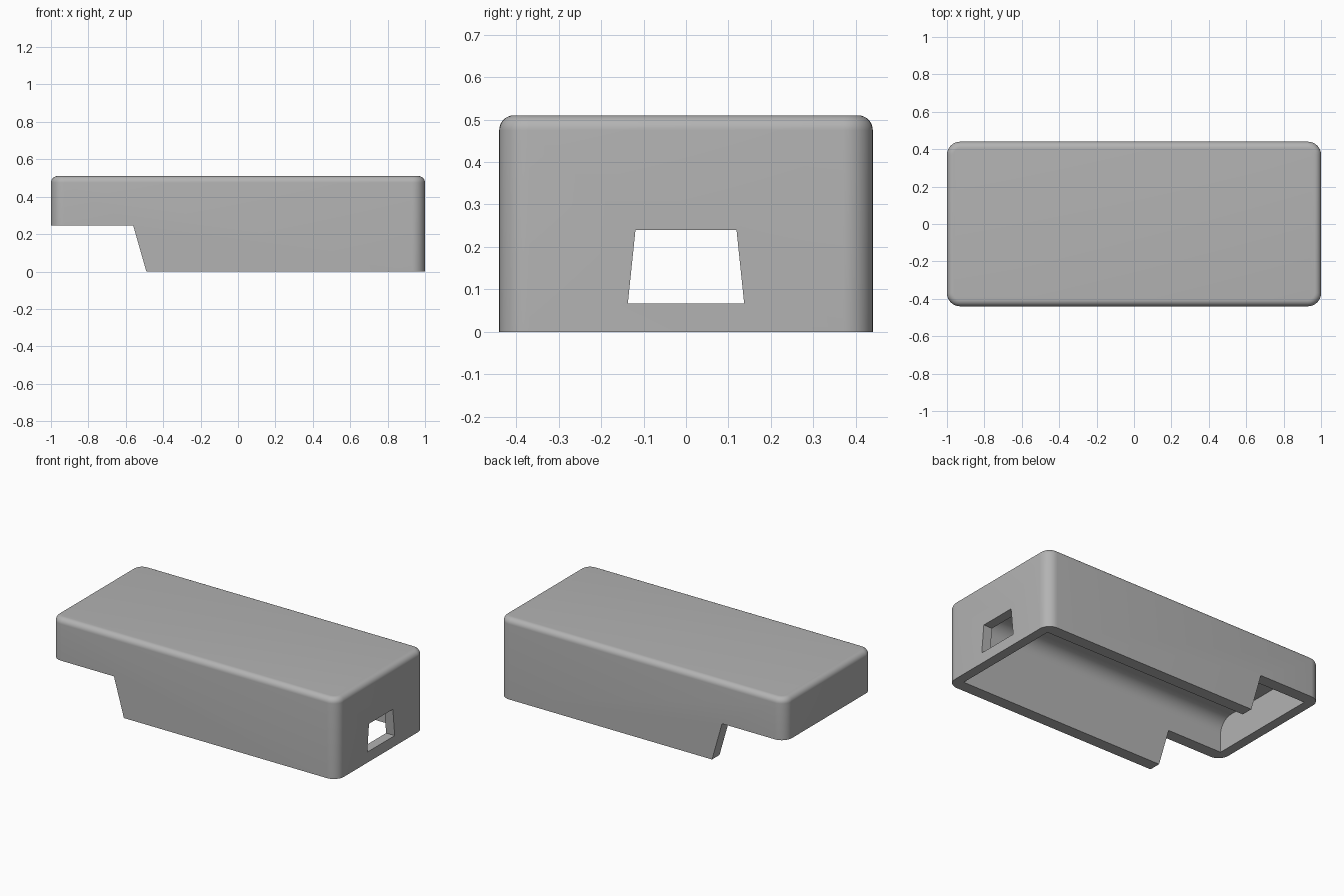
import bpy, bmesh, math

if "Cube" in bpy.data.objects:
    bpy.data.objects.remove(bpy.data.objects["Cube"], do_unlink=True)

LENGTH, WIDTH, HEIGHT = 2.0, 0.88, 0.51
END_WALL, SIDE_WALL, CEILING = 0.06, 0.075, 0.45

grey = bpy.data.materials.new("plain grey")
grey.use_nodes = True
colour = (0.45, 0.45, 0.45, 1)
grey.diffuse_color = colour
grey.node_tree.nodes["Principled BSDF"].inputs["Base Color"].default_value = colour


def add_object(name, bm):
    bmesh.ops.recalc_face_normals(bm, faces=bm.faces)
    mesh = bpy.data.meshes.new(name)
    bm.to_mesh(mesh)
    bm.free()
    mesh.materials.append(grey)
    obj = bpy.data.objects.new(name, mesh)
    bpy.context.collection.objects.link(obj)
    return obj


def prism(name, points, place, start, end):
    """Extrude a 2D profile from start to end; place maps (a, b, depth) to xyz."""
    bm = bmesh.new()
    rings = [[bm.verts.new(place(a, b, d)) for a, b in points] for d in (start, end)]
    for ring in rings:
        bm.faces.new(ring)
    for i in range(len(points)):
        j = (i + 1) % len(points)
        bm.faces.new((rings[0][i], rings[0][j], rings[1][j], rings[1][i]))
    return add_object(name, bm)


def along_x(y, z, x):
    return (x, y, z)


def along_y(x, z, y):
    return (x, y, z)


def round_edges(bm, test, radius):
    edges = [e for e in bm.edges if test(e.verts[0].co, e.verts[1].co)]
    bmesh.ops.bevel(bm, geom=edges, offset=radius, segments=8, profile=0.5,
                    affect='EDGES', clamp_overlap=True)


# Outer body: rounded upright corners, then a smaller round around the top
bm = bmesh.new()
bmesh.ops.create_cube(bm, size=1)
for v in bm.verts:
    v.co = (v.co.x * LENGTH, v.co.y * WIDTH, (v.co.z + 0.5) * HEIGHT)
round_edges(bm, lambda a, b: abs(a.z - b.z) > 0.1, 0.07)
round_edges(bm, lambda a, b: min(a.z, b.z) > HEIGHT - 0.001, 0.035)
cover = add_object("cover_shell", bm)

# Hollow inside with a rounded ceiling along both sides
half, radius = WIDTH / 2 - SIDE_WALL, 0.09
profile = [(-half, -0.1), (half, -0.1)]
for side in (0, 1):
    for i in range(11):
        angle = math.pi / 2 * (side + i / 10)
        centre = (half - radius) * (1 - 2 * side)
        profile.append((centre + radius * math.cos(angle),
                        CEILING - radius + radius * math.sin(angle)))
cavity = prism("cavity_cutter", profile, along_x,
               -LENGTH / 2 + END_WALL, LENGTH / 2 - END_WALL)

# Stepped opening under the right end, with a sloping edge
step = prism("step_cutter", [(-1.2, -0.245), (-0.42, -0.245), (-0.56, 0.245), (-1.2, 0.245)],
             along_y, -1, 1)

# Tapered window in the left end wall
window = prism("window_cutter", [(-0.137, 0.067), (0.137, 0.067), (0.119, 0.24), (-0.119, 0.24)],
               along_x, 0.8, 1.2)

bpy.context.view_layer.objects.active = cover
cover.select_set(True)
for cutter in (cavity, step, window):
    cutter.hide_render = True
    mod = cover.modifiers.new(cutter.name, 'BOOLEAN')
    mod.operation = 'DIFFERENCE'
    mod.solver = 'EXACT'
    mod.object = cutter
    bpy.ops.object.modifier_apply(modifier=mod.name)
    bpy.data.objects.remove(cutter, do_unlink=True)

bpy.ops.object.shade_smooth_by_angle(angle=math.radians(30))
